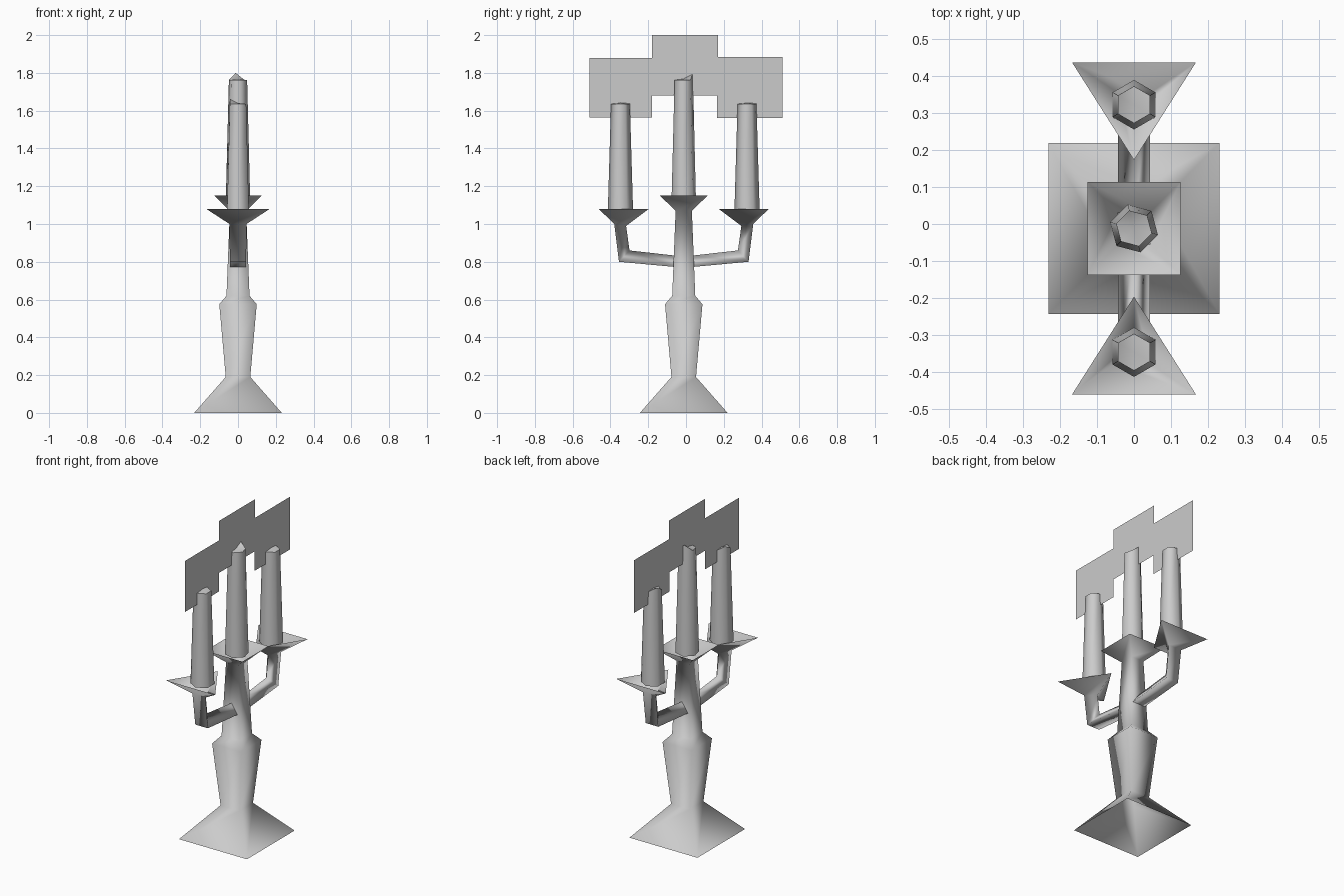
import bpy, math

if "Cube" in bpy.data.objects:
    bpy.data.objects.remove(bpy.data.objects["Cube"])

CY = -0.012  # y of the stem axis

grey = bpy.data.materials.new("plain_grey")
grey.diffuse_color = (0.6, 0.6, 0.6, 1)
grey.use_nodes = True
grey.node_tree.nodes["Principled BSDF"].inputs["Base Color"].default_value = grey.diffuse_color


def make(name, verts, faces, smooth=None):
    me = bpy.data.meshes.new(name)
    me.from_pydata(verts, [], faces)
    me.materials.append(grey)
    ob = bpy.data.objects.new(name, me)
    bpy.context.collection.objects.link(ob)
    if smooth is not None:
        bpy.ops.object.select_all(action='DESELECT')
        ob.select_set(True)
        bpy.context.view_layer.objects.active = ob
        if smooth >= 180:
            bpy.ops.object.shade_smooth()
        else:
            bpy.ops.object.shade_smooth_by_angle(angle=math.radians(smooth))
    return ob


def loft(name, rings, smooth, cap=False, flip=False):
    """Skin a list of equal-sized rings, optionally capping the last."""
    n = len(rings[0])
    verts = [v for r in rings for v in r]
    faces = [(k*n + i, k*n + (i+1) % n, (k+1)*n + (i+1) % n, (k+1)*n + i)
             for k in range(len(rings)-1) for i in range(n)]
    if cap:
        base = (len(rings)-1)*n
        verts.append(tuple(sum(p[a] for p in rings[-1])/n for a in range(3)))
        faces += [(base+i, base+(i+1) % n, len(verts)-1) for i in range(n)]
    if flip:
        faces = [f[::-1] for f in faces]
    return make(name, verts, faces, smooth)


# square stem with flared foot and open drip cup
profile = [(0.232, 0), (0.065, 0.19), (0.099, 0.575), (0.061, 0.62),
           (0.043, 1.07), (0.126, 1.15)]
loft("stem", [[(sx*h, CY + sy*h, z) for sx, sy in
               ((-1, -1), (1, -1), (1, 1), (-1, 1))] for h, z in profile], 180)

# three-sided arms: (half width, outer y, outer z, ridge y, ridge z)
arm = [(0.043, 0.04, 0.772, 0.04, 0.832), (0.043, 0.343, 0.80, 0.287, 0.86),
       (0.045, 0.368, 1.0, 0.305, 0.99), (0.168, 0.450, 1.08, 0.185, 1.08)]
for side, label in ((-1, "front"), (1, "back")):
    rings = [[(-w, CY + side*oy, oz), (w, CY + side*oy, oz), (0, CY + side*ry, rz)]
             for w, oy, oz, ry, rz in arm]
    loft(label + "_arm", rings, 180, flip=side > 0)


# tapered six-sided candles with one corner of the top raised
def candle(name, y, z0, z1, turn, peak, rise):
    rings = []
    for r, z, lift in ((0.067, z0, 0), (0.05, z1, rise)):
        rings.append([(r*math.cos(a), y + r*math.sin(a), z + (lift if i == peak else 0))
                      for i, a in enumerate(turn + i*math.pi/3 for i in range(6))])
    loft(name, rings, 65, cap=True)


candle("middle_candle", CY, 1.12, 1.762, math.radians(-15), 2, 0.038)
candle("front_candle", CY - 0.335, 1.062, 1.636, math.radians(30), 2, 0.027)
candle("back_candle", CY + 0.335, 1.062, 1.636, math.radians(30), 2, 0.027)

# flat flame cards
for label, a, b, z0, z1 in (("front", -0.51, -0.18, 1.565, 1.88),
                            ("middle", -0.18, 0.17, 1.68, 2.0),
                            ("back", 0.165, 0.51, 1.56, 1.885)):
    make(label + "_flame_card", [(-0.003, a, z0), (-0.003, b, z0),
                                 (-0.003, b, z1), (-0.003, a, z1)], [(0, 1, 2, 3)])
